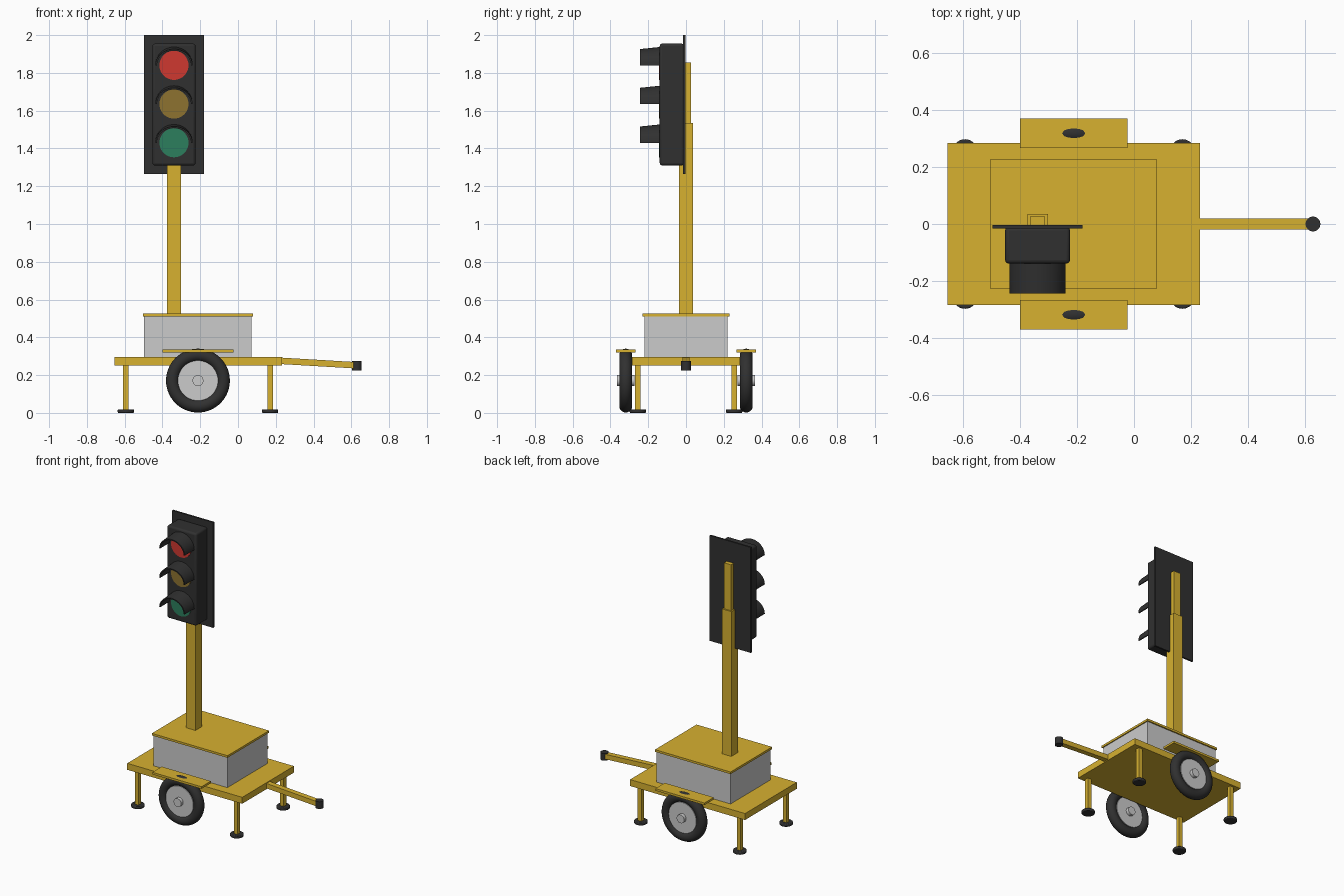
import bpy, bmesh
from math import pi, sin, cos, atan2, hypot, radians
from mathutils import Matrix

if "Cube" in bpy.data.objects:
    bpy.data.objects.remove(bpy.data.objects["Cube"])


def colour(name, r, g, b):
    m = bpy.data.materials.new(name)
    m.diffuse_color = (r, g, b, 1)
    m.use_nodes = True
    m.node_tree.nodes["Principled BSDF"].inputs["Base Color"].default_value = m.diffuse_color
    return m


YELLOW = colour("yellow_paint", 0.68, 0.44, 0.03)
DARK = colour("black_rubber", 0.03, 0.03, 0.03)
RED = colour("red_glass", 0.62, 0.04, 0.03)
AMBER = colour("amber_glass", 0.27, 0.17, 0.03)
GREEN = colour("green_glass", 0.025, 0.21, 0.11)


def finish(bm, name, mat=None, smooth=False, bevel=0, segments=3):
    bmesh.ops.recalc_face_normals(bm, faces=bm.faces[:])
    me = bpy.data.meshes.new(name)
    bm.to_mesh(me)
    bm.free()
    ob = bpy.data.objects.new(name, me)
    bpy.context.collection.objects.link(ob)
    if mat:
        me.materials.append(mat)
    if bevel:
        mod = ob.modifiers.new("rounded_edges", 'BEVEL')
        mod.width, mod.segments = bevel, segments
    if smooth:
        bpy.ops.object.select_all(action='DESELECT')
        ob.select_set(True)
        bpy.context.view_layer.objects.active = ob
        bpy.ops.object.shade_smooth_by_angle(angle=radians(35))
    return ob


def box(name, x, y, z, mat=None, **kw):
    """Box from (min, max) ranges."""
    bm = bmesh.new()
    bmesh.ops.create_cube(bm, size=1)
    for v in bm.verts:
        for i, (a, b) in enumerate((x, y, z)):
            v.co[i] = (a + b) / 2 + v.co[i] * (b - a)
    return finish(bm, name, mat, **kw)


def cylinder(name, centre, r, depth, axis='Z', mat=None, seg=40, **kw):
    bm = bmesh.new()
    bmesh.ops.create_cone(bm, cap_ends=True, segments=seg, radius1=r, radius2=r, depth=depth)
    rot = Matrix.Rotation(pi / 2, 4, 'X') if axis == 'Y' else Matrix()
    bm.transform(Matrix.Translation(centre) @ rot)
    return finish(bm, name, mat, smooth=True, **kw)


def tyre(name, centre, major, minor, n=56, m=20):
    bm = bmesh.new()
    rings = []
    for i in range(n):
        a = 2 * pi * i / n
        ring = []
        for j in range(m):
            b = 2 * pi * j / m
            r = major + minor * cos(b)
            ring.append(bm.verts.new((centre[0] + r * cos(a), centre[1] + minor * sin(b),
                                      centre[2] + r * sin(a))))
        rings.append(ring)
    for i in range(n):
        p, q = rings[i], rings[(i + 1) % n]
        for j in range(m):
            k = (j + 1) % m
            bm.faces.new((p[j], q[j], q[k], p[k]))
    finish(bm, name, DARK, smooth=True)


def visor(name, cx, cz, back, front, n=28):
    """Half-round hood, lower at the tip than at the housing."""
    bm = bmesh.new()
    # section corners: y, half width, height
    section = [(back, 0.099, 0.097), (front, 0.098, 0.086),
               (front, 0.090, 0.078), (back, 0.091, 0.089)]
    slices = [[bm.verts.new((cx + w * cos(pi * i / n), y, cz + h * sin(pi * i / n)))
               for y, w, h in section] for i in range(n + 1)]
    for p, q in zip(slices, slices[1:]):
        for j in range(4):
            k = (j + 1) % 4
            bm.faces.new((p[j], q[j], q[k], p[k]))
    bm.faces.new(slices[0])
    bm.faces.new(slices[-1])
    finish(bm, name, DARK, smooth=True)


# trailer deck and equipment box
box("trailer_deck", (-0.655, 0.232), (-0.285, 0.285), (0.252, 0.297), YELLOW)
box("equipment_box", (-0.498, 0.072), (-0.22, 0.22), (0.297, 0.512))
box("box_lid", (-0.504, 0.079), (-0.229, 0.229), (0.51, 0.525), YELLOW)

# drawbar with coupler
(x0, z0), (x1, z1) = (0.22, 0.276), (0.625, 0.252)
bm = bmesh.new()
bmesh.ops.create_cube(bm, size=1)
bm.transform(Matrix.Translation(((x0 + x1) / 2, 0, (z0 + z1) / 2))
             @ Matrix.Rotation(-atan2(z1 - z0, x1 - x0), 4, 'Y')
             @ Matrix.Diagonal((hypot(x1 - x0, z1 - z0), 0.037, 0.034, 1)))
finish(bm, "drawbar", YELLOW)
cylinder("coupler", (0.629, 0, 0.25), 0.026, 0.05, mat=DARK, seg=32)

for s, side in ((-1, "front"), (1, "back")):
    # wheels and fenders
    wc = (-0.212, s * 0.319, 0.171)
    tyre(side + "_tyre", wc, 0.135, 0.034)
    cylinder(side + "_wheel_rim", wc, 0.106, 0.046, 'Y', seg=48)
    cylinder(side + "_wheel_hub", wc, 0.029, 0.092, 'Y', seg=32)
    box(side + "_fender", (-0.401, -0.023), sorted((s * 0.267, s * 0.37)),
        (0.32, 0.335), YELLOW)
    # stabiliser legs with feet
    for x, end in ((-0.594, "left"), (0.17, "right")):
        y = s * 0.255
        name = f"{side}_{end}_"
        box(name + "leg", (x - 0.014, x + 0.014), (y - 0.014, y + 0.014), (0.015, 0.255), YELLOW)
        cylinder(name + "foot", (x, y, 0.0095), 0.043, 0.019, mat=DARK, bevel=0.005)

# telescopic mast
MX = -0.339
box("outer_mast", (MX - 0.036, MX + 0.036), (-0.036, 0.036), (0.52, 1.535), YELLOW)
box("inner_mast", (MX - 0.027, MX + 0.027), (-0.026, 0.026), (1.5, 1.855), YELLOW)

# signal head
box("back_plate", (-0.497, -0.181), (-0.015, -0.003), (1.265, 2.0), DARK)
box("signal_housing", (MX - 0.114, MX + 0.114), (-0.139, -0.01), (1.31, 1.955),
    DARK, bevel=0.013, smooth=True)
for z, mat, name in ((1.84, RED, "red"), (1.635, AMBER, "amber"), (1.43, GREEN, "green")):
    cylinder(name + "_lens", (MX, -0.134, z), 0.077, 0.02, 'Y', mat, seg=48)
    visor(name + "_visor", MX, z, -0.139, -0.244)
